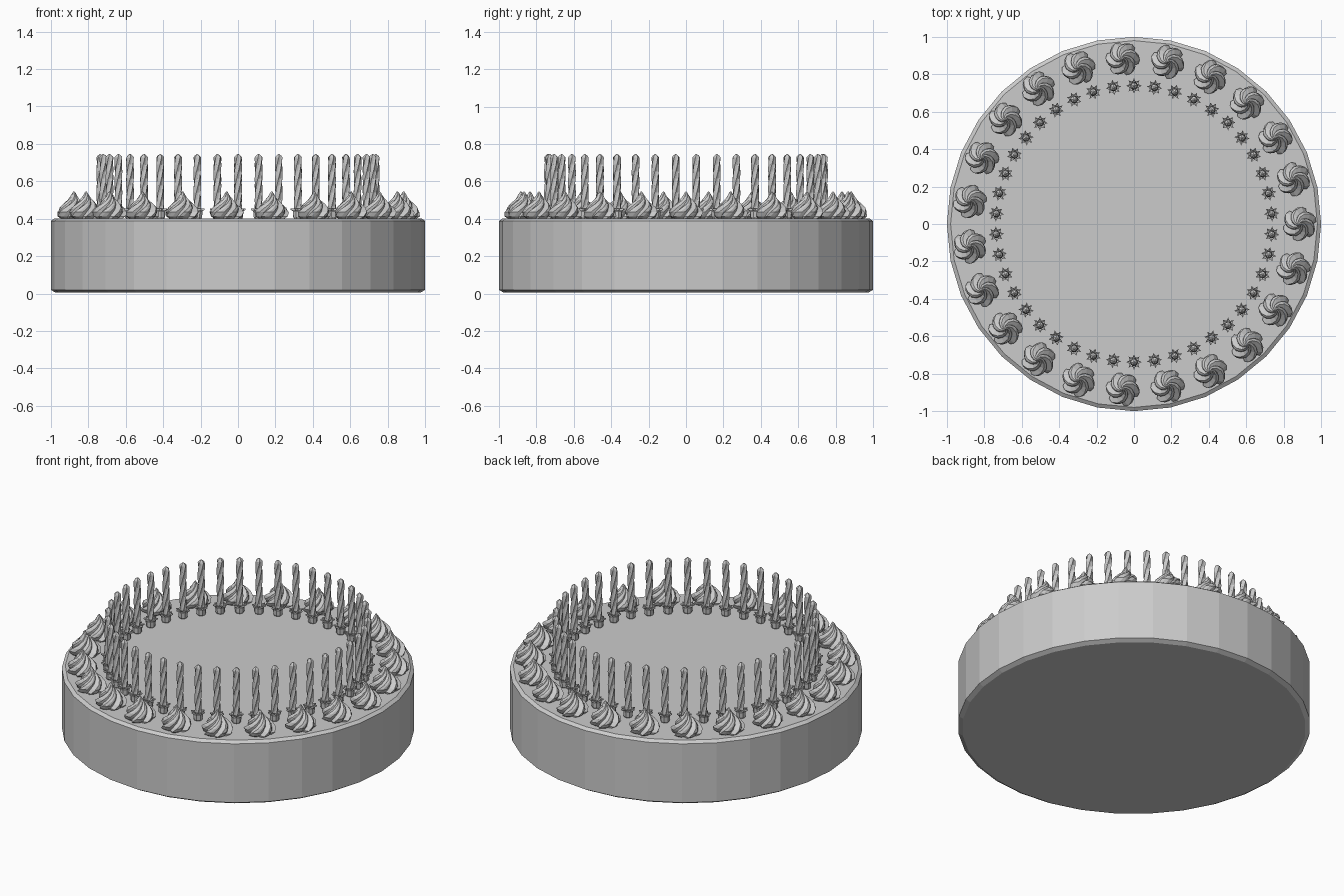
import bpy, bmesh
from math import sin, cos, pi, tau, radians

if "Cube" in bpy.data.objects:
    bpy.data.objects.remove(bpy.data.objects["Cube"])


def loft(bm, rings, lobes):
    """Stack lobed rings. Ring = (z, radius, lobe depth, twist in degrees).
    lobes = (number of lobes, falloff pattern within one lobe)."""
    count, pattern = lobes
    n = count * len(pattern)
    loops = []
    for z, r, depth, twist in rings:
        loop = []
        for i in range(n):
            a = tau * i / n + radians(twist)
            rr = r * (1 - depth * pattern[i % len(pattern)])
            loop.append(bm.verts.new((rr * cos(a), rr * sin(a), z)))
        loops.append(loop)
    for lo, hi in zip(loops, loops[1:]):
        for i in range(n):
            j = (i + 1) % n
            bm.faces.new((lo[i], lo[j], hi[j], hi[i]))
    bm.faces.new(loops[0][::-1])
    bm.faces.new(loops[-1])


def make_mesh(name, parts):
    bm = bmesh.new()
    for rings, lobes in parts:
        loft(bm, rings, lobes)
    bmesh.ops.recalc_face_normals(bm, faces=bm.faces)
    me = bpy.data.meshes.new(name)
    bm.to_mesh(me)
    bm.free()
    return me


def place(name, me, loc=(0, 0, 0), rot=0):
    ob = bpy.data.objects.new(name, me)
    ob.location = loc
    ob.rotation_euler.z = rot
    bpy.context.collection.objects.link(ob)
    return ob


def ring_of(name, me, count, radius, z, start):
    for i in range(count):
        a = start + tau * i / count
        place(f"{name}_{i + 1:02d}", me, (radius * cos(a), radius * sin(a), z), a)


# Cake body with small chamfers
ROUND = (32, (0,))
cake = make_mesh("cake", [([(0.005, 0.975, 0, 0), (0.02, 1.0, 0, 0),
                            (0.388, 1.0, 0, 0), (0.402, 0.98, 0, 0)], ROUND)])
place("cake", cake)

# Piped cream swirl: sawtooth lobes twisting up to a point
SWIRL = (6, (0, 0.15, 0.45, 1.0))
cream = make_mesh("cream_swirl", [([
    (0.0, 0.070, 0.22, 0), (0.012, 0.088, 0.26, 8), (0.035, 0.092, 0.30, 24),
    (0.058, 0.078, 0.32, 44), (0.078, 0.058, 0.32, 64), (0.098, 0.037, 0.30, 86),
    (0.118, 0.020, 0.25, 108), (0.135, 0.010, 0.15, 125), (0.146, 0.002, 0, 140)], SWIRL)])
ring_of("cream_swirl", cream, 23, 0.885, 0.401, 0)

# Candle: twisted shaft, domed tip, cup and petalled holder
shaft = [(0.03 + 0.0375 * k, 0.021, 0.25, 25 * k) for k in range(9)]
tip = [(0.338, 0.015, 0.15, 205), (0.347, 0.004, 0, 210)]
cup = [(0.0, 0.020, 0, 0), (0.012, 0.027, 0, 0), (0.042, 0.029, 0, 0), (0.048, 0.022, 0, 0)]
petals = [(0.040, 0.026, 0.25, 0), (0.050, 0.041, 0.42, 0),
          (0.057, 0.041, 0.42, 0), (0.052, 0.022, 0.1, 0)]
candle = make_mesh("candle", [(shaft + tip, (5, (0, 1))), (cup, (8, (0,))),
                              (petals, (8, (0, 1)))])
ring_of("candle", candle, 42, 0.738, 0.398, pi / 2)
